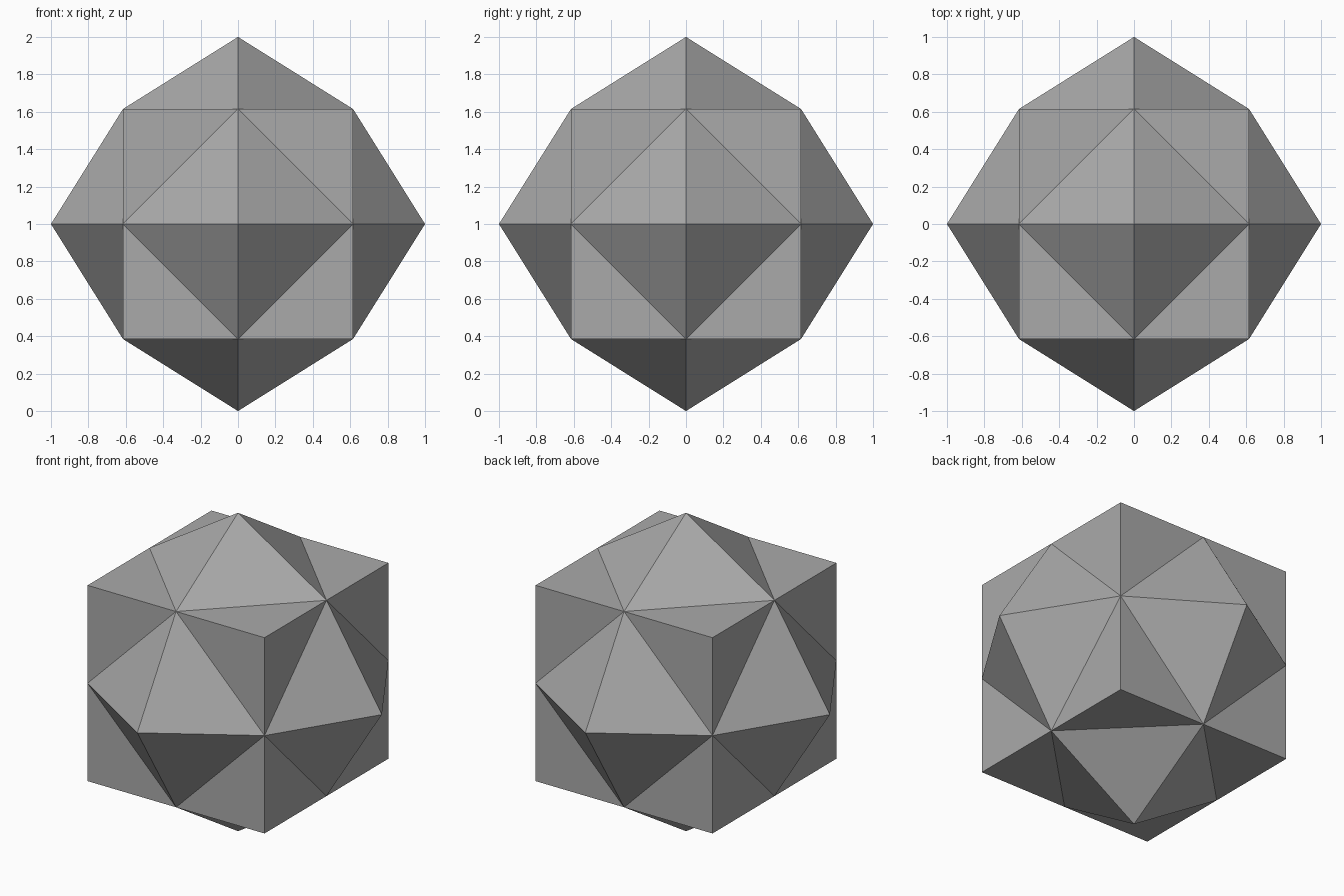
import bpy
from math import pi
from mathutils import Vector

HALF = 0.615          # half the cube's side, also the pyramid base radius
CENTRE = Vector((0, 0, 1))

default = bpy.data.objects.get("Cube")
if default:
    bpy.data.objects.remove(default, do_unlink=True)

# Single stone grey colour
grey = bpy.data.materials.new("stone_grey")
colour = (0.4, 0.4, 0.4, 1)
grey.diffuse_color = colour
grey.use_nodes = True
grey.node_tree.nodes["Principled BSDF"].inputs["Base Color"].default_value = colour


def finish(name):
    obj = bpy.context.object
    obj.name = name
    obj.data.materials.append(grey)
    return obj


# Core cube
bpy.ops.mesh.primitive_cube_add(size=2 * HALF, location=CENTRE)
finish("core_cube")

# Open-based pyramids whose base corners meet the middles of the cube's edges
directions = {
    "left": ((1, 0, 0), (0, pi / 2, 0)),
    "right": ((-1, 0, 0), (0, -pi / 2, 0)),
    "back": ((0, 1, 0), (-pi / 2, 0, 0)),
    "front": ((0, -1, 0), (pi / 2, 0, 0)),
    "top": ((0, 0, 1), (0, 0, 0)),
    "bottom": ((0, 0, -1), (pi, 0, 0)),
}
for side, (axis, turn) in directions.items():
    bpy.ops.mesh.primitive_cone_add(
        vertices=4, radius1=HALF, radius2=0, depth=1 - HALF,
        end_fill_type='NOTHING', rotation=turn,
        location=CENTRE + Vector(axis) * (1 + HALF) / 2)
    finish(side + "_pyramid")
